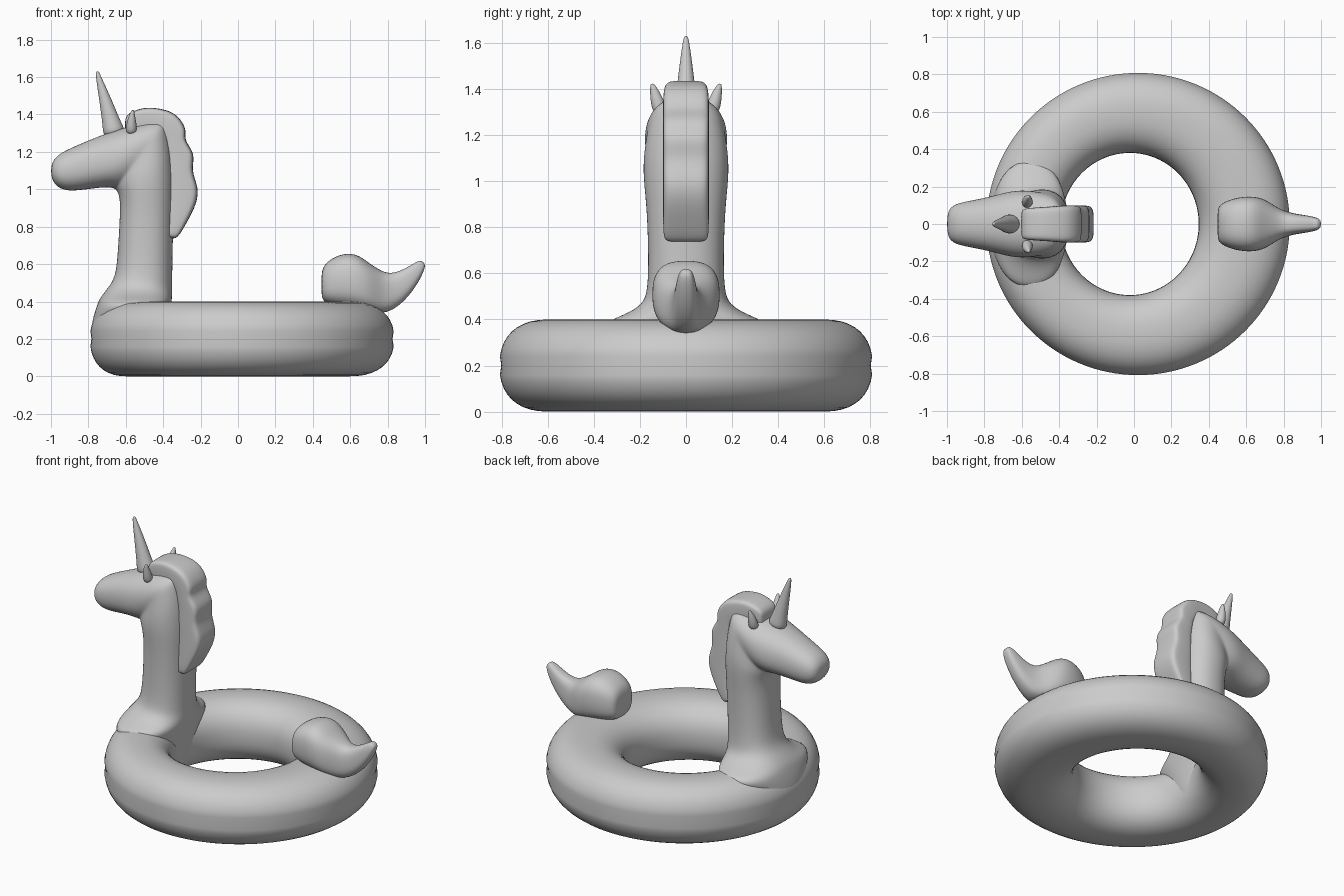
import bpy, bmesh
from math import cos, sin, pi


def sgnpow(v, p):
    return (1 if v >= 0 else -1) * abs(v) ** p


def skin(name, rings, closed, levels):
    """Bridge rings of points into one smooth surface."""
    bm = bmesh.new()
    loops = [[bm.verts.new(p) for p in r] for r in rings]
    n = len(loops[0])
    pairs = list(zip(loops, loops[1:])) + ([(loops[-1], loops[0])] if closed else [])
    for r0, r1 in pairs:
        for i in range(n):
            j = (i + 1) % n
            bm.faces.new((r0[i], r0[j], r1[j], r1[i]))
    if not closed:
        bm.faces.new(loops[0])
        bm.faces.new(loops[-1])
    bmesh.ops.recalc_face_normals(bm, faces=bm.faces)
    for f in bm.faces:
        f.smooth = True
    me = bpy.data.meshes.new(name)
    bm.to_mesh(me)
    bm.free()
    ob = bpy.data.objects.new(name, me)
    bpy.context.collection.objects.link(ob)
    if levels:
        mod = ob.modifiers.new("smooth", 'SUBSURF')
        mod.levels = mod.render_levels = levels
    return ob


def loft(name, sections, power=2.3, n=20, levels=2):
    """Sections: (ax, az, bx, bz, half width[, y centre]); a and b are opposite outline points."""
    rings = []
    for s in sections:
        ax, az, bx, bz, w = s[:5]
        yc = s[5] if len(s) > 5 else 0
        ring = []
        for i in range(n):
            t = 2 * pi * i / n
            c, q = sgnpow(cos(t), 2 / power), sgnpow(sin(t), 2 / power)
            ring.append(((ax + bx) / 2 + c * (bx - ax) / 2, yc + w * q,
                         (az + bz) / 2 + c * (bz - az) / 2))
        rings.append(ring)
    return skin(name, rings, False, levels)


# Inflated ring, slightly fatter at the tail, with a seam around the outside
N, M = 128, 40
rings = []
for i in range(N):
    t = 2 * pi * i / N
    ix, iy = -0.022 + 0.368 * cos(t), 0.38 * sin(t)
    ox, oy = 0.022 + 0.813 * cos(t), 0.81 * sin(t)
    ring = []
    for j in range(M):
        a = 2 * pi * j / M
        k = 0.5 + 0.5 * sgnpow(cos(a), 2 / 2.35)
        if j == 0:
            k -= 0.018
        ring.append((ix + (ox - ix) * k, iy + (oy - iy) * k,
                     0.2 + 0.2 * sgnpow(sin(a), 2 / 2.35)))
    rings.append(ring)
skin("swim_ring", rings, True, 0)

# Neck flaring out of the ring, bending into the head and muzzle
loft("neck_and_head", [
    (-0.68, 0.03, -0.47, 0.03, 0.10),
    (-0.76, 0.09, -0.40, 0.09, 0.16),
    (-0.795, 0.2, -0.378, 0.2, 0.22),
    (-0.78, 0.31, -0.365, 0.31, 0.29),
    (-0.755, 0.385, -0.355, 0.385, 0.37),
    (-0.74, 0.42, -0.35, 0.42, 0.27),
    (-0.70, 0.47, -0.35, 0.46, 0.19),
    (-0.655, 0.53, -0.35, 0.52, 0.168),
    (-0.643, 0.68, -0.348, 0.68, 0.165),
    (-0.632, 0.87, -0.342, 0.89, 0.172),
    (-0.633, 0.95, -0.338, 1.05, 0.186),
    (-0.645, 0.985, -0.348, 1.2, 0.188),
    (-0.655, 0.995, -0.372, 1.335, 0.175),
    (-0.66, 1.0, -0.39, 1.375, 0.172),
    (-0.67, 1.005, -0.47, 1.37, 0.182),
    (-0.70, 1.01, -0.6, 1.335, 0.18),
    (-0.76, 1.005, -0.72, 1.295, 0.155),
    (-0.85, 0.993, -0.83, 1.25, 0.132),
    (-0.92, 0.99, -0.92, 1.21, 0.118),
    (-0.975, 1.015, -0.97, 1.18, 0.10),
    (-1.0, 1.065, -1.0, 1.135, 0.06),
])

# Wavy mane from forehead down the back of the neck
loft("mane", [
    (-0.605, 1.31, -0.605, 1.37, 0.07),
    (-0.585, 1.30, -0.59, 1.41, 0.085),
    (-0.50, 1.30, -0.50, 1.44, 0.09),
    (-0.44, 1.30, -0.43, 1.435, 0.095),
    (-0.41, 1.29, -0.345, 1.415, 0.10),
    (-0.40, 1.27, -0.295, 1.36, 0.10),
    (-0.39, 1.25, -0.275, 1.31, 0.10),
    (-0.385, 1.22, -0.288, 1.26, 0.10),
    (-0.38, 1.17, -0.225, 1.19, 0.10),
    (-0.38, 1.10, -0.252, 1.10, 0.10),
    (-0.38, 1.02, -0.208, 1.01, 0.10),
    (-0.38, 0.93, -0.22, 0.92, 0.10),
    (-0.38, 0.83, -0.275, 0.82, 0.10),
    (-0.38, 0.76, -0.315, 0.75, 0.098),
    (-0.38, 0.74, -0.34, 0.735, 0.085),
], power=5)

# Horn
loft("horn", [
    (-0.722, 1.27, -0.595, 1.31, 0.058),
    (-0.723, 1.33, -0.622, 1.35, 0.048),
    (-0.74, 1.46, -0.67, 1.47, 0.034),
    (-0.762, 1.61, -0.735, 1.61, 0.014),
    (-0.759, 1.632, -0.745, 1.632, 0.007),
], power=2, n=16)

# Ears
for side, s in (("right", 1), ("left", -1)):
    loft("ear_" + side, [
        (-0.60, 1.29, -0.54, 1.29, 0.035, 0.108 * s),
        (-0.60, 1.34, -0.54, 1.34, 0.032, 0.122 * s),
        (-0.59, 1.38, -0.547, 1.38, 0.024, 0.133 * s),
        (-0.573, 1.415, -0.554, 1.415, 0.012, 0.144 * s),
        (-0.569, 1.424, -0.558, 1.424, 0.006, 0.146 * s),
    ], power=2, n=12)

# Curled tail
loft("tail", [
    (0.445, 0.43, 0.445, 0.55, 0.075),
    (0.46, 0.39, 0.46, 0.605, 0.11),
    (0.54, 0.375, 0.54, 0.655, 0.142),
    (0.63, 0.36, 0.63, 0.662, 0.152),
    (0.70, 0.345, 0.70, 0.607, 0.135),
    (0.765, 0.335, 0.76, 0.568, 0.09),
    (0.825, 0.35, 0.805, 0.55, 0.066),
    (0.90, 0.41, 0.86, 0.56, 0.052),
    (0.965, 0.50, 0.92, 0.592, 0.043),
    (1.0, 0.575, 0.96, 0.616, 0.032),
    (1.0, 0.603, 0.98, 0.62, 0.018),
], power=2.7)
